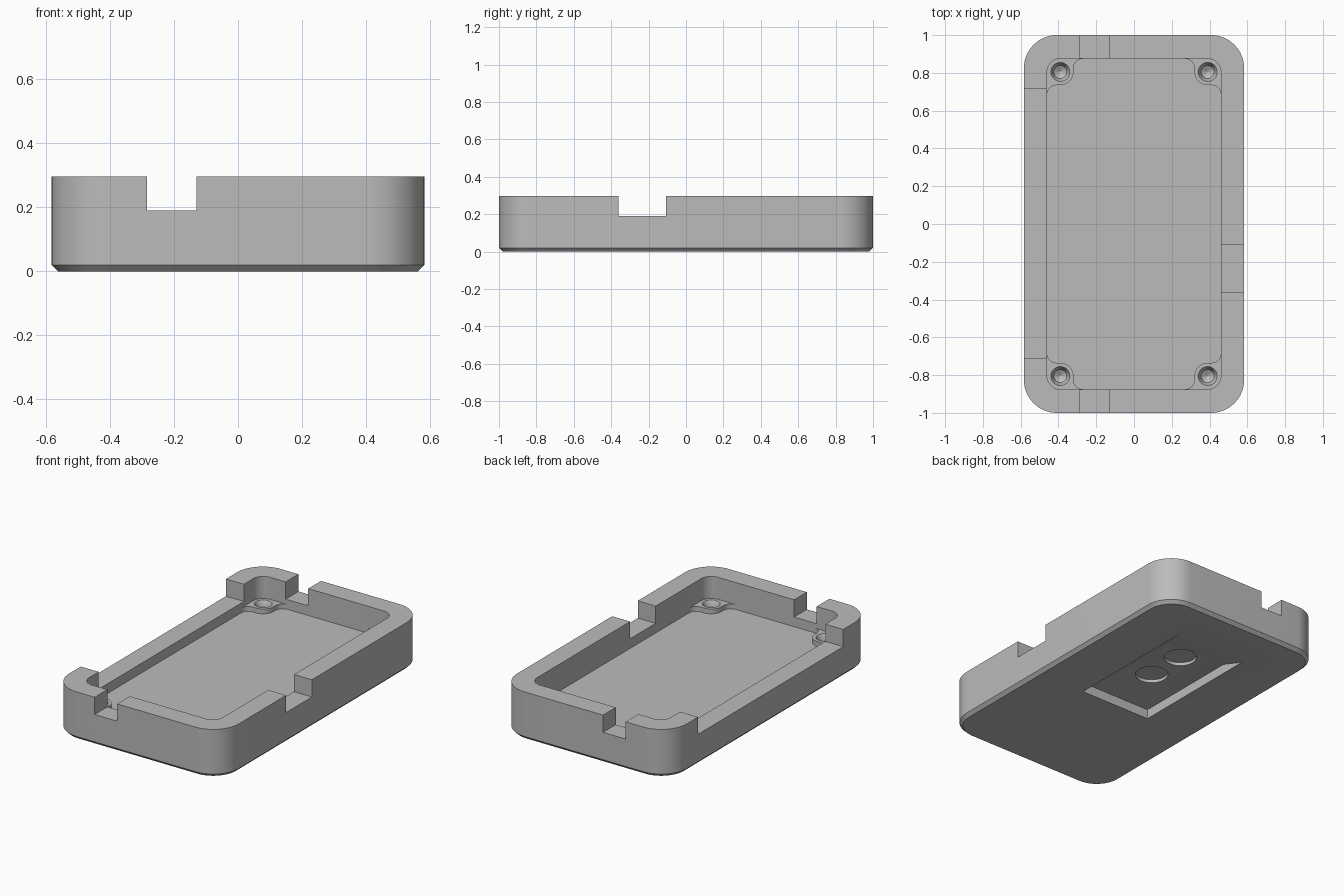
import bpy, bmesh
from math import cos, sin, radians, pi

cube = bpy.data.objects.get("Cube")
if cube:
    bpy.data.objects.remove(cube, do_unlink=True)

# One plain grey material
grey = bpy.data.materials.new("plain grey")
grey.use_nodes = True
COLOUR = (0.5, 0.5, 0.5, 1)
grey.diffuse_color = COLOUR
grey.node_tree.nodes["Principled BSDF"].inputs["Base Color"].default_value = COLOUR

HALF_X, HALF_Y, HEIGHT = 0.583, 1.0, 0.297
CAV_X, CAV_Y, FLOOR = 0.46, 0.875, 0.13
BOSS_TOP, NOTCH, R = 0.16, 0.19, 0.07


def arc(cx, cy, r, start, end, steps=10):
    angles = [radians(start + (end - start) * i / steps) for i in range(steps + 1)]
    return [(cx + r * cos(a), cy + r * sin(a)) for a in angles]


def rounded(hx, hy, r):
    pts = []
    for i, (sx, sy) in enumerate([(1, 1), (-1, 1), (-1, -1), (1, -1)]):
        pts += arc(sx * (hx - r), sy * (hy - r), r, 90 * i, 90 * i + 90, 14)
    return pts


def loft(name, rings):
    """Solid through rings of (outline, z), capped at both ends."""
    bm = bmesh.new()
    loops = [[bm.verts.new((x, y, z)) for x, y in outline] for outline, z in rings]
    for a, b in zip(loops, loops[1:]):
        for i in range(len(a)):
            j = (i + 1) % len(a)
            bm.faces.new((a[i], a[j], b[j], b[i]))
    bm.faces.new(loops[0])
    bm.faces.new(loops[-1])
    bmesh.ops.recalc_face_normals(bm, faces=bm.faces[:])
    mesh = bpy.data.meshes.new(name)
    bm.to_mesh(mesh)
    bm.free()
    mesh.materials.append(grey)
    obj = bpy.data.objects.new(name, mesh)
    bpy.context.collection.objects.link(obj)
    return obj


def rect(x0, x1, y0, y1):
    return [(x0, y0), (x1, y0), (x1, y1), (x0, y1)]


def block(name, x0, x1, y0, y1, z0, z1):
    return loft(name, [(rect(x0, x1, y0, y1), z0), (rect(x0, x1, y0, y1), z1)])


def circle(x, y, r):
    return arc(x, y, r, 0, 350, 35)


def activate(obj):
    bpy.ops.object.select_all(action='DESELECT')
    obj.select_set(True)
    bpy.context.view_layer.objects.active = obj


def cut(obj, cutter):
    cutter.hide_render = True
    activate(obj)
    mod = obj.modifiers.new("cut", 'BOOLEAN')
    mod.operation, mod.solver, mod.object = 'DIFFERENCE', 'EXACT', cutter
    bpy.ops.object.modifier_apply(modifier=mod.name)


# Tray body with a chamfered bottom edge
CH = 0.02
tray = loft("tray_body", [
    (rounded(HALF_X - CH, HALF_Y - CH, 0.155), 0),
    (rounded(HALF_X, HALF_Y, 0.175), CH),
    (rounded(HALF_X, HALF_Y, 0.175), HEIGHT)])

# Main cavity and wall notches
cavity = rounded(CAV_X, CAV_Y, R)
cutters = [
    loft("cavity_cutter", [(cavity, FLOOR), (cavity, 0.4)]),
    block("front_notch_cutter", -0.285, -0.13, -1.1, -0.8, NOTCH, 0.4),
    block("back_notch_cutter", -0.285, -0.13, 0.8, 1.1, NOTCH, 0.4),
    block("side_notch_cutter", 0.4, 0.7, -0.36, -0.108, NOTCH, 0.4),
    block("long_notch_cutter", -0.7, -0.4, -0.71, 0.715, NOTCH, 0.4)]

# Underside pocket with a ramped end, and two round recesses in its roof
DEPTH = 0.06
cutters.append(loft("pocket_cutter", [
    (rect(-0.245, 0.245, -0.17, 0.69 + 0.17), -DEPTH),
    (rect(-0.245, 0.245, -0.17, 0.69), 0),
    (rect(-0.245, 0.245, -0.17, 0.52), DEPTH)]))
for y in (0.16, 0.42):
    disc = circle(0, y, 0.095)
    cutters.append(loft("recess_cutter", [(disc, 0.03), (disc, DEPTH + 0.02)]))
for c in cutters:
    cut(tray, c)

# Corner screw bosses, filleted into the walls, with countersunk blind holes
FIL = 0.05
FAR = 2 * R + FIL
profile = ([(-0.03, -0.03), (FAR, -0.03)] + arc(FAR, FIL, FIL, 270, 180)
           + arc(R, R, R, 0, 90) + arc(FIL, FAR, FIL, 270, 180) + [(-0.03, FAR)])
bosses = []
for sx, side in ((-1, "right"), (1, "left")):
    for sy, end in ((-1, "front"), (1, "back")):
        outline = [(sx * (CAV_X - u), sy * (CAV_Y - v)) for u, v in profile]
        boss = loft(f"{end}_{side}_boss", [(outline, FLOOR - 0.02), (outline, BOSS_TOP)])
        x, y = sx * (CAV_X - R), sy * (CAV_Y - R)
        steps = [(0.002, 0.062), (0.033, 0.08), (0.033, 0.13), (0.05, BOSS_TOP), (0.05, 0.18)]
        hole = loft("hole_cutter", [(circle(x, y, r), z) for r, z in steps])
        cut(boss, hole)
        cut(tray, hole)
        cutters.append(hole)
        bosses.append(boss)

for c in cutters:
    bpy.data.objects.remove(c, do_unlink=True)

for obj in [tray] + bosses:
    activate(obj)
    bpy.ops.object.shade_smooth_by_angle(angle=pi / 6)
